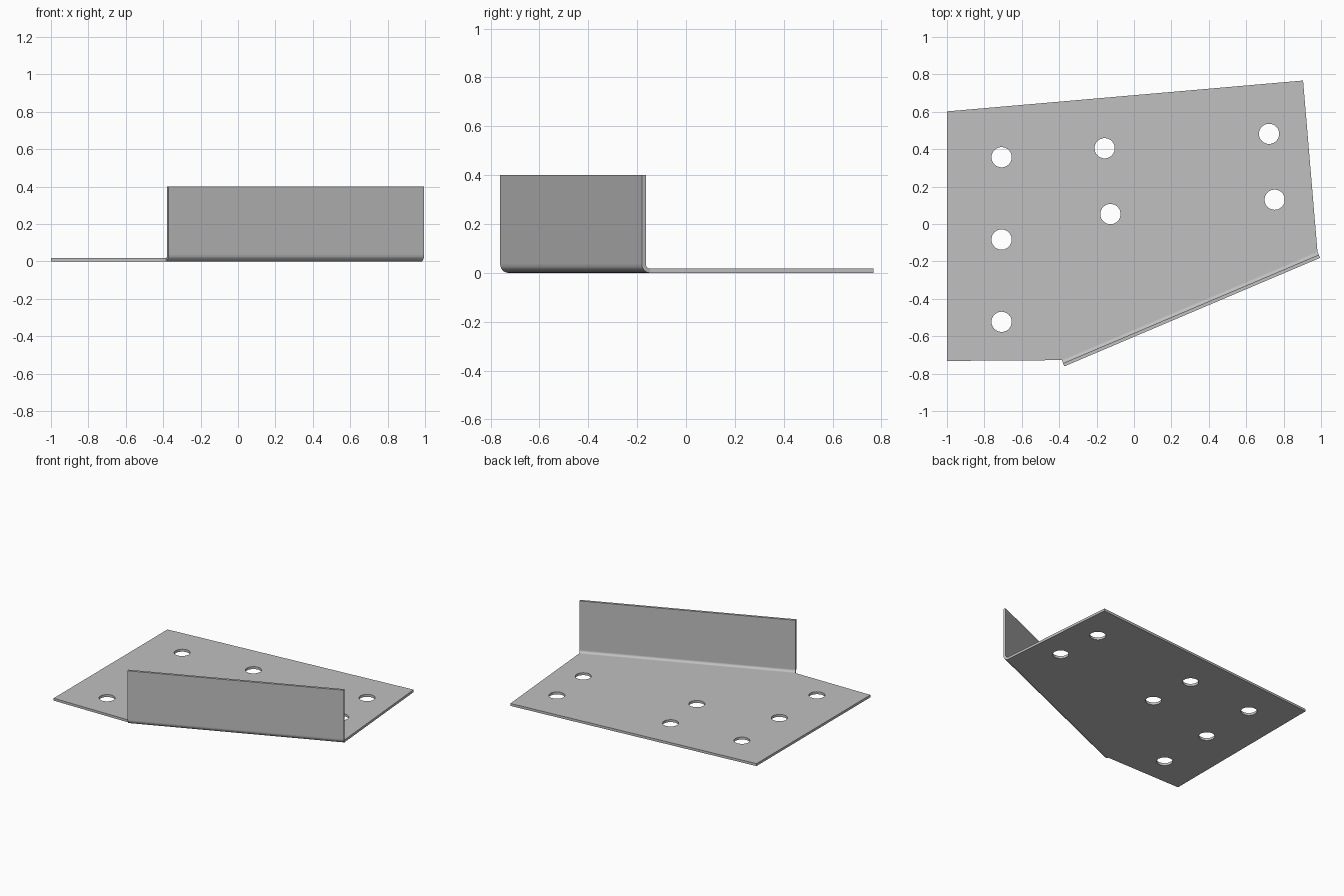
import bpy
import bmesh
from math import pi
from mathutils import Vector, Matrix

THICK, BEND_R, HEIGHT, HOLE_R = 0.018, 0.036, 0.4, 0.054
BEND_STEPS = 10

cube = bpy.data.objects.get("Cube")
if cube:
    bpy.data.objects.remove(cube)

# Bare sheet metal
steel = bpy.data.materials.new("grey steel")
steel.use_nodes = True
colour = (0.53, 0.53, 0.53, 1)
steel.diffuse_color = colour
steel.node_tree.nodes["Principled BSDF"].inputs["Base Color"].default_value = colour


def add_object(name, bm):
    bmesh.ops.recalc_face_normals(bm, faces=bm.faces)
    mesh = bpy.data.meshes.new(name)
    bm.to_mesh(mesh)
    bm.free()
    obj = bpy.data.objects.new(name, mesh)
    bpy.context.collection.objects.link(obj)
    mesh.materials.append(steel)
    return obj


def extrude(bm, face):
    """Extrude one face and return the new end face."""
    geom = bmesh.ops.extrude_face_region(bm, geom=[face])["geom"]
    return next(g for g in geom if isinstance(g, bmesh.types.BMFace))


# Flange line: outer face ends, and the plate edge where the bend starts
out_a, out_b = Vector((-0.372, -0.761, 0)), Vector((0.995, -0.181, 0))
along = (out_b - out_a).normalized()
inward = Vector((-along.y, along.x, 0))
bend_a, bend_b = out_a + inward * BEND_R, out_b + inward * BEND_R

# Flat plate
bm = bmesh.new()
corners = [(-1, 0.602, 0), (-1, -0.732, 0), bend_a, bend_b, (0.904, 0.767, 0)]
base = bm.faces.new([bm.verts.new(c) for c in corners])
bmesh.ops.solidify(bm, geom=[base], thickness=0)
bm.clear()
base = bm.faces.new([bm.verts.new(c) for c in corners])
top = bmesh.ops.extrude_face_region(bm, geom=[base])["geom"]
bmesh.ops.translate(bm, vec=(0, 0, THICK),
                    verts=[g for g in top if isinstance(g, bmesh.types.BMVert)])
bmesh.ops.recalc_face_normals(bm, faces=bm.faces)

# Rounded bend, turned in steps about its axis, then the upright flange
end = max(bm.faces, key=lambda f: f.normal.dot(-inward))
turn = Matrix.Rotation(-pi / 2 / BEND_STEPS, 3, along)
pivot = bend_a + Vector((0, 0, BEND_R))
if (turn @ -inward).z < 0:
    turn.transpose()
for _ in range(BEND_STEPS):
    end = extrude(bm, end)
    bmesh.ops.rotate(bm, cent=pivot, matrix=turn, verts=end.verts)
end = extrude(bm, end)
bmesh.ops.translate(bm, vec=(0, 0, HEIGHT - BEND_R), verts=end.verts)
bracket = add_object("bent_bracket", bm)

# Screw holes
holes = [(-0.708, 0.357), (-0.708, -0.083), (-0.708, -0.523), (-0.157, 0.405),
         (-0.126, 0.053), (0.722, 0.482), (0.752, 0.13)]
bm = bmesh.new()
for x, y in holes:
    bmesh.ops.create_cone(bm, cap_ends=True, segments=48, radius1=HOLE_R,
                          radius2=HOLE_R, depth=0.2,
                          matrix=Matrix.Translation((x, y, 0)))
cutter = add_object("hole_cutter", bm)

# Cut the holes and drop the cutter
cut = bracket.modifiers.new("holes", 'BOOLEAN')
cut.operation, cut.solver, cut.object = 'DIFFERENCE', 'EXACT', cutter
bpy.ops.object.select_all(action='DESELECT')
bracket.select_set(True)
bpy.context.view_layer.objects.active = bracket
bpy.ops.object.modifier_apply(modifier=cut.name)
bpy.data.objects.remove(cutter)
bpy.ops.object.shade_smooth_by_angle(angle=pi / 6)
